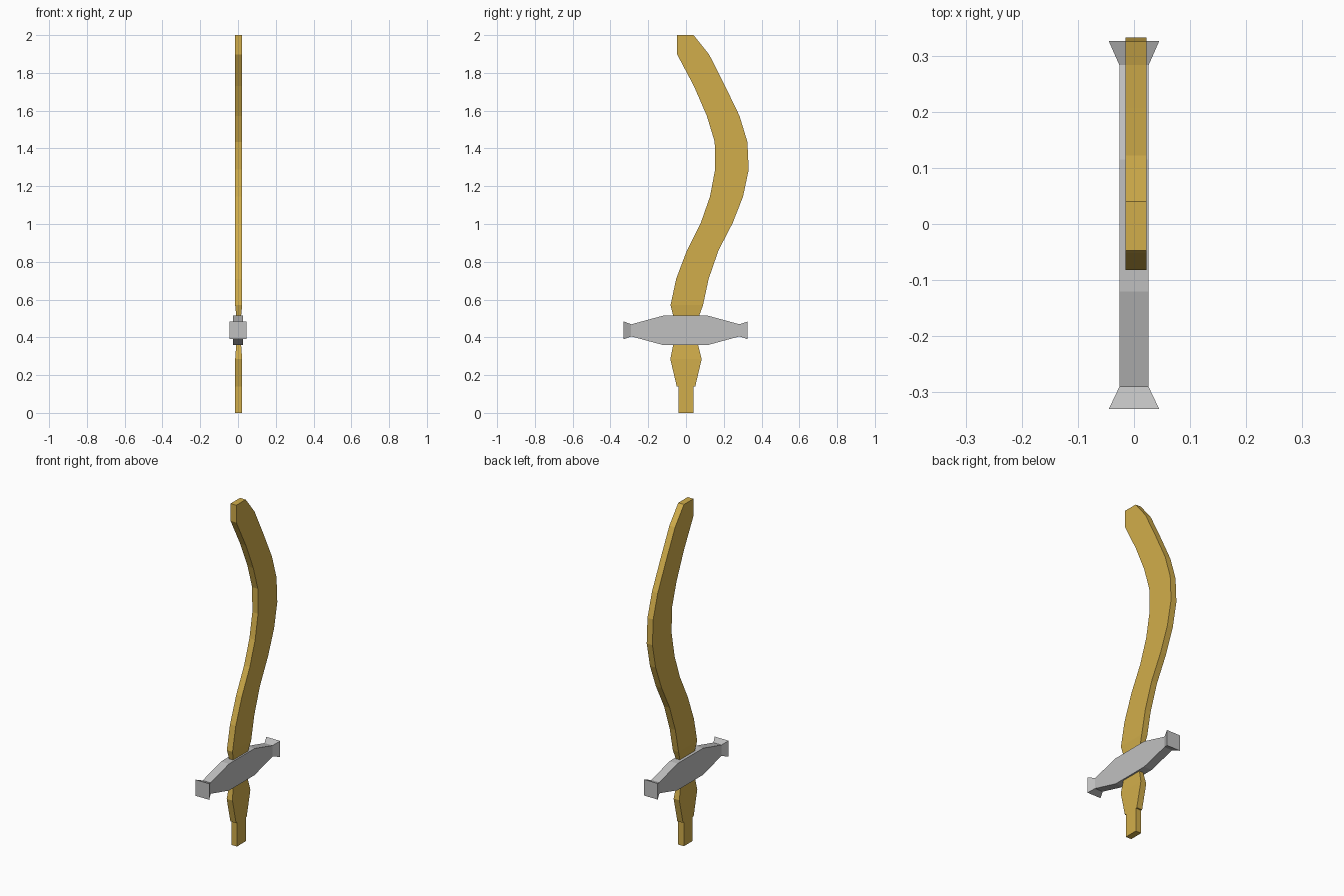
import bpy
import bmesh

cube = bpy.data.objects.get("Cube")
if cube:
    bpy.data.objects.remove(cube, do_unlink=True)


def material(name, colour):
    m = bpy.data.materials.new(name)
    m.use_nodes = True
    m.diffuse_color = colour
    m.node_tree.nodes["Principled BSDF"].inputs["Base Color"].default_value = colour
    return m


def loft(name, sections, mat):
    """Join four-cornered cross-sections into one closed, flat-shaded solid."""
    bm = bmesh.new()
    rings = [[bm.verts.new(p) for p in s] for s in sections]
    for a, b in zip(rings, rings[1:]):
        for i in range(4):
            j = (i + 1) % 4
            bm.faces.new((a[i], a[j], b[j], b[i]))
    bm.faces.new(rings[0])
    bm.faces.new(rings[-1])
    bmesh.ops.recalc_face_normals(bm, faces=bm.faces)
    mesh = bpy.data.meshes.new(name)
    bm.to_mesh(mesh)
    bm.free()
    mesh.materials.append(mat)
    obj = bpy.data.objects.new(name, mesh)
    bpy.context.collection.objects.link(obj)
    return obj


gold = material("gold", (0.64, 0.42, 0.07, 1))
steel = material("steel grey", (0.53, 0.53, 0.53, 1))

# Curved blade and grip: height, front edge, back edge (constant thickness)
THICK, WAIST, MID_X = 0.0185, 0.013, 0.0035
grip = [(0, -.041, .041), (.14, -.041, .041), (.14, -.049, .049), (.285, -.083, .083)]
blade = [(.57, -.082, .09), (.71, -.052, .12), (.86, .005, .172), (1.005, .078, .247),
         (1.145, .127, .302), (1.288, .154, .332), (1.435, .152, .325), (1.573, .11, .283),
         (1.73, .042, .207), (1.898, -.047, .122), (2, -.047, .04)]
# Pinched waist hidden partly by the guard
waist = [(.36, -.068, .064), (.515, -.068, .07)]


def flat_section(row, half):
    z, y0, y1 = row
    return [(MID_X - half, y0, z), (MID_X + half, y0, z),
            (MID_X + half, y1, z), (MID_X - half, y1, z)]


loft("blade_and_grip",
     [flat_section(r, THICK) for r in grip]
     + [flat_section(r, WAIST) for r in waist]
     + [flat_section(r, THICK) for r in blade], gold)

# Crossguard: position along y, half width, half height; flared at both ends
GUARD_Z = 0.437
guard = [(-.33, .045, .047), (-.29, .026, .032), (-.12, .026, .078),
         (.115, .026, .078), (.283, .026, .032), (.326, .045, .047)]
loft("crossguard",
     [[(sx * w, y, GUARD_Z + sz * h) for sx, sz in ((-1, -1), (1, -1), (1, 1), (-1, 1))]
      for y, w, h in guard], steel)
